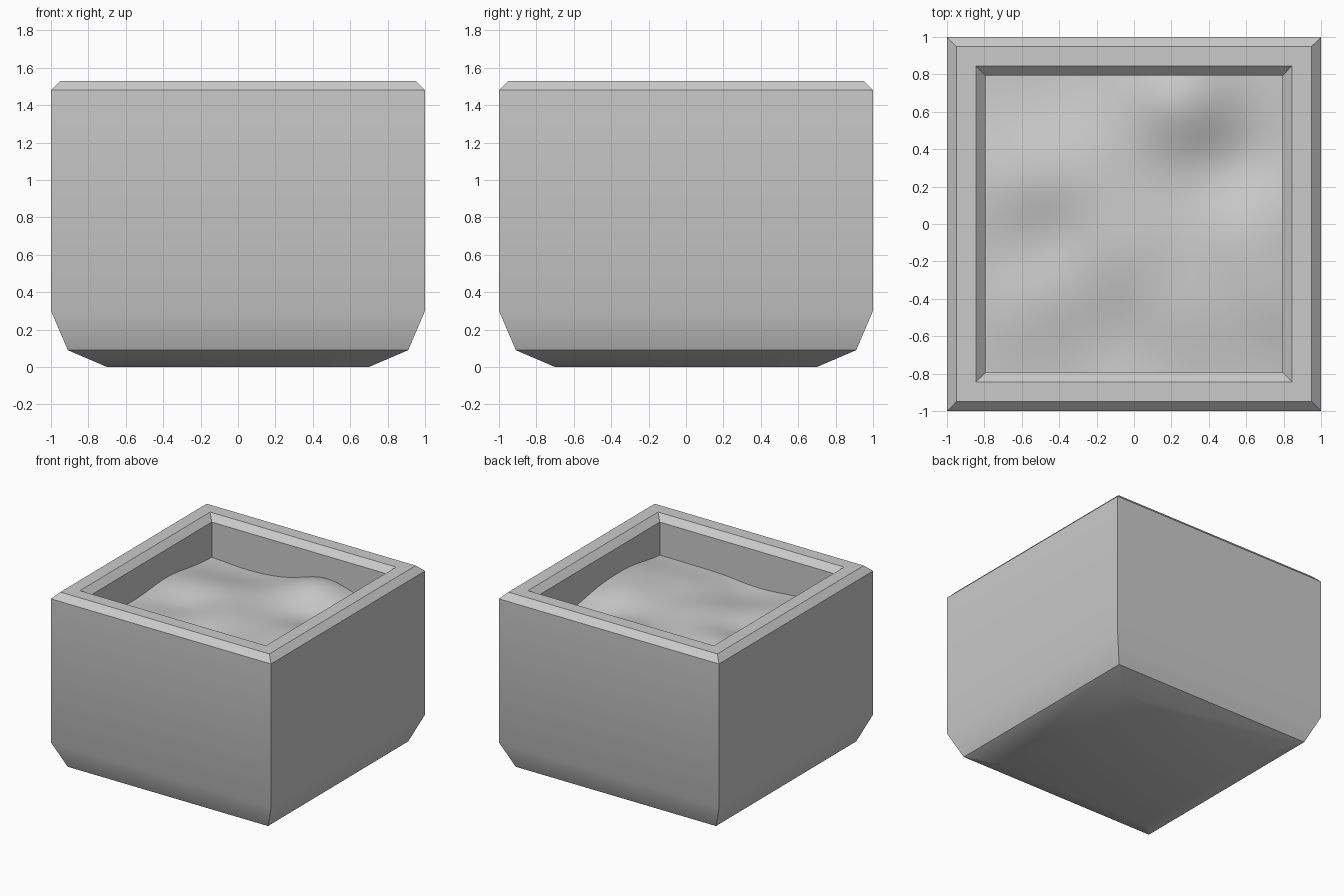
import bpy, bmesh
from math import exp, radians

if "Cube" in bpy.data.objects:
    bpy.data.objects.remove(bpy.data.objects["Cube"])


def add_object(name, bm, angle):
    mesh = bpy.data.meshes.new(name)
    bm.to_mesh(mesh)
    bm.free()
    obj = bpy.data.objects.new(name, mesh)
    bpy.context.collection.objects.link(obj)
    bpy.ops.object.select_all(action='DESELECT')
    obj.select_set(True)
    bpy.context.view_layer.objects.active = obj
    bpy.ops.object.shade_smooth_by_angle(angle=radians(angle))
    return obj


# Planter box: square rings (half width, height) from the foot, over the rim, into the opening
profile = [(0.70, 0.0), (0.91, 0.09), (1.0, 0.30), (1.0, 1.48), (0.95, 1.53),
           (0.845, 1.53), (0.795, 1.48), (0.795, 1.08)]
corners = [(-1, -1), (1, -1), (1, 1), (-1, 1)]
bm = bmesh.new()
rings = [[bm.verts.new((cx * r, cy * r, z)) for cx, cy in corners] for r, z in profile]
for low, high in zip(rings, rings[1:]):
    for i in range(4):
        j = (i + 1) % 4
        bm.faces.new((low[i], low[j], high[j], high[i]))
bm.faces.new(rings[0][::-1])
add_object("planter_box", bm, 30)

# Soil: fine grid raised by soft mounds and hollows (amount, x, y, radius)
mounds = [(0.12, 0.25, 0.66, 0.20), (0.07, 0.62, -0.05, 0.22), (0.05, -0.05, -0.12, 0.22),
          (0.05, -0.72, 0.20, 0.25), (0.04, -0.30, 0.30, 0.22), (-0.03, -0.45, 0.75, 0.25),
          (-0.03, 0.55, 0.32, 0.15), (-0.03, -0.45, -0.05, 0.15), (0.05, 0.75, -0.42, 0.20),
          (0.04, -0.60, -0.45, 0.20), (0.03, 0.25, -0.50, 0.18), (-0.03, -0.10, -0.65, 0.20)]
bm = bmesh.new()
bmesh.ops.create_grid(bm, x_segments=48, y_segments=48, size=0.795)
for v in bm.verts:
    x, y = v.co.x, v.co.y
    v.co.z = 1.20 + sum(a * exp(-((x - mx) ** 2 + (y - my) ** 2) / (2 * r * r))
                        for a, mx, my, r in mounds)
add_object("soil", bm, 60)
